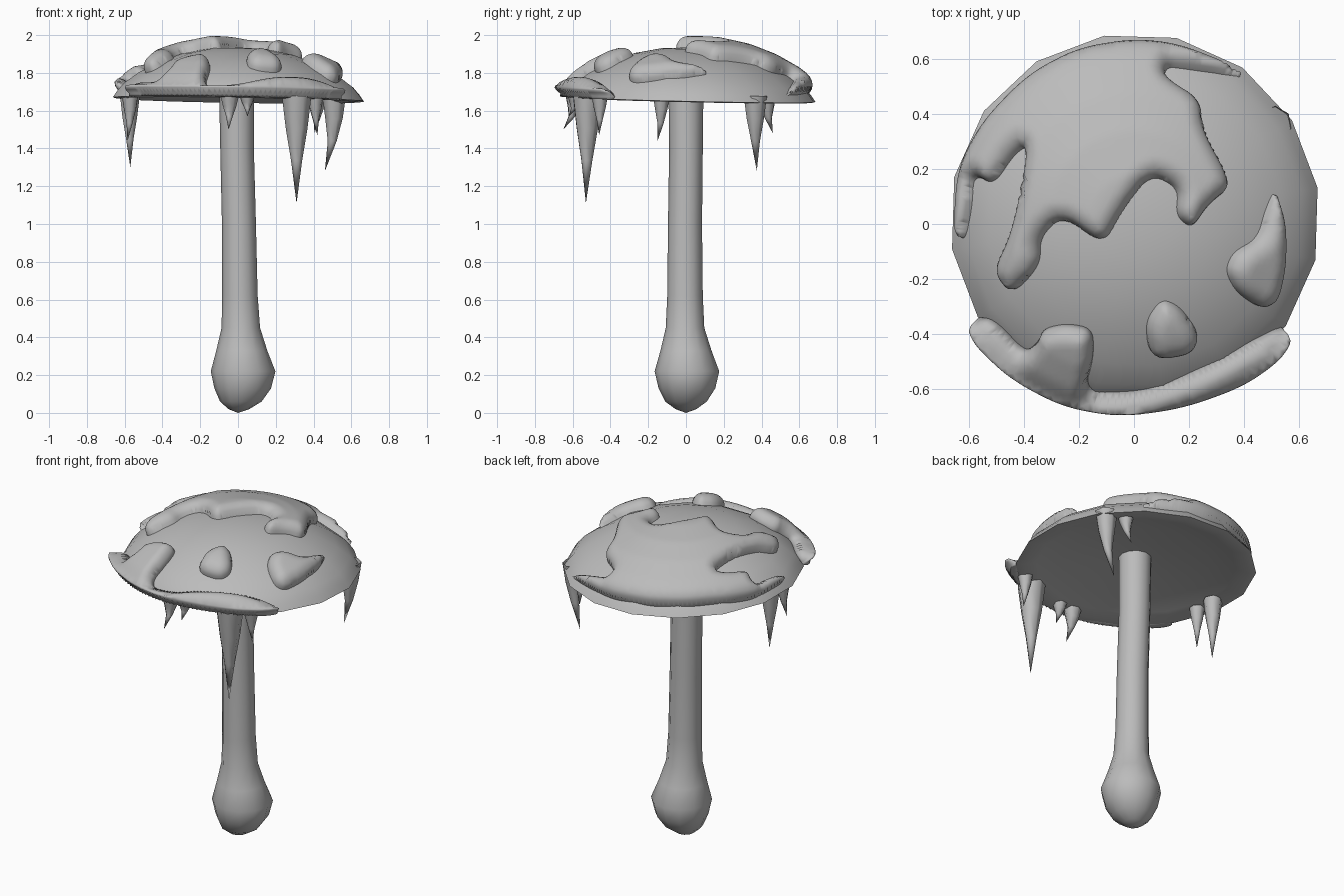
import bpy, bmesh, math
from mathutils import Vector
from mathutils.geometry import delaunay_2d_cdt

if "Cube" in bpy.data.objects:
    bpy.data.objects.remove(bpy.data.objects["Cube"])

grey = bpy.data.materials.new("plain_grey")
grey.diffuse_color = (0.5, 0.5, 0.5, 1)
grey.use_nodes = True
grey.node_tree.nodes["Principled BSDF"].inputs["Base Color"].default_value = grey.diffuse_color

CX, CY = 0.003, 0.02  # cap centre
DOME = [(0, 1.935), (.15, 1.928), (.3, 1.898), (.43, 1.85), (.54, 1.79), (.615, 1.735), (.65, 1.695), (.674, 1.66)]


def add_object(name, bm, angle=180):
    bmesh.ops.recalc_face_normals(bm, faces=bm.faces)
    mesh = bpy.data.meshes.new(name)
    bm.to_mesh(mesh)
    bm.free()
    mesh.materials.append(grey)
    ob = bpy.data.objects.new(name, mesh)
    bpy.context.collection.objects.link(ob)
    bpy.ops.object.select_all(action='DESELECT')
    ob.select_set(True)
    bpy.context.view_layer.objects.active = ob
    bpy.ops.object.shade_smooth_by_angle(angle=math.radians(angle))
    return ob


def loft(name, rings, sides, turn=0, angle=180):
    """Skin circular rings (x, y, z, radius); radius 0 makes a point."""
    bm = bmesh.new()
    loops = []
    for x, y, z, r in rings:
        n = 1 if r == 0 else sides
        loops.append([bm.verts.new((x + r * math.cos(turn + math.tau * i / sides),
                                    y + r * math.sin(turn + math.tau * i / sides), z))
                      for i in range(n)])
    for a, b in zip(loops, loops[1:]):
        for i in range(sides):
            j = (i + 1) % sides
            quad = [a[i % len(a)], a[j % len(a)], b[j % len(b)], b[i % len(b)]]
            bm.faces.new(list(dict.fromkeys(quad)))
    return add_object(name, bm, angle)


def tilt(x, y):
    return -0.016 * x - 0.022 * y


def dome(x, y, floor=0.0):
    r = math.hypot(x - CX, y - CY)
    for (r0, z0), (r1, z1) in zip(DOME, DOME[1:]):
        if r <= r1:
            break
    return max(z0 + (z1 - z0) * (r - r0) / (r1 - r0), floor) + tilt(x, y)


def dome_normal(x, y, e=.06):
    return Vector((dome(x - e, y) - dome(x + e, y), dome(x, y - e) - dome(x, y + e), 2 * e)).normalized()


def patch(name, outline, thick, width=.065, step=.018, closed=False):
    """Rounded puffy patch lying on the dome, from a plan outline."""
    pts = [Vector(p) for p in outline]
    for _ in range(3):  # corner cutting
        pts = [q for a, b in zip(pts, pts[1:] + pts[:1]) for q in (a * .78 + b * .22, a * .22 + b * .78)]
    n = len(pts)
    segs = list(zip(pts, pts[1:] + pts[:1]))

    def dist(p):
        best = 9
        for a, b in segs:
            ab, ap = b - a, p - a
            t = max(0, min(1, ap.dot(ab) / max(ab.length_squared, 1e-9)))
            best = min(best, (ap - ab * t).length_squared)
        return math.sqrt(best)

    # Rings that follow the outline, then an even grid inside
    turn = math.copysign(1, sum(a.x * b.y - b.x * a.y for a, b in segs))
    inner = []
    for off in (.005, .014, .027):
        last = None
        for a, b in segs:
            d = (b - a).normalized()
            p = (a + b) / 2 + Vector((-d.y, d.x)) * off * turn
            if dist(p) > off * .97 and (last is None or (p - last).length > .006):
                inner.append(p)
                last = p
    for i in range(int(1.4 / step)):
        for j in range(int(1.4 / step)):
            p = Vector((-.7 + (i + .5 * (j % 2)) * step, -.7 + j * step))
            if dist(p) > .036:
                inner.append(p)
    verts, _, faces, *_ = delaunay_2d_cdt(pts + inner, [(i, (i + 1) % n) for i in range(n)],
                                          [list(range(n))], 1, 1e-5)
    bm = bmesh.new()
    top, low = [], []
    for p in verts:
        d = dist(p)
        k = min(d / width, 1)
        h = thick * math.sqrt(max(0, 1 - (1 - k) ** 2)) - .01
        base = Vector((p.x, p.y, dome(p.x, p.y, 1.68)))
        top.append(bm.verts.new(base + dome_normal(p.x, p.y) * h))
        if closed:
            low.append(top[-1] if d < 1e-4 else bm.verts.new(base - Vector((0, 0, .02))))
    for f in faces:
        bm.faces.new([top[i] for i in f])
        if closed and any(low[i] is not top[i] for i in f):
            bm.faces.new([low[i] for i in reversed(f)])
    bmesh.ops.delete(bm, geom=[v for v in bm.verts if not v.link_faces], context='VERTS')
    ob = add_object(name, bm)
    if not closed and sum(p.normal.z for p in ob.data.polygons) < 0:
        ob.data.flip_normals()


# Stem with a swollen foot
loft("stem", [(0, 0, .0, 0), (.005, 0, .02, .055), (.015, 0, .06, .11), (.025, .005, .13, .15),
              (.027, .005, .22, .171), (.02, 0, .33, .135), (.015, -.005, .45, .102),
              (.01, -.005, .62, .094), (.005, -.005, 1.0, .09), (-.005, 0, 1.4, .089),
              (-.008, 0, 1.76, .093)], 12)

# Cap: dome and hollow underside
cap = loft("cap", [(CX, CY, z, r) for r, z in DOME] +
           [(CX, CY, 1.655, .63), (CX, CY, 1.675, .56), (CX, CY, 1.70, .42), (CX, CY, 1.73, .2),
            (CX, CY, 1.74, 0)], 16, math.pi / 16 - .03, 60)
for v in cap.data.vertices:
    v.co.z += tilt(v.co.x, v.co.y)

# Puffy patches on the cap
patch("back_patch", [(.42, .525), (.31, .55), (.2, .565), (.12, .57), (.11, .53), (.24, .45), (.25, .34),
                     (.36, .14), (.27, .07), (.21, -.02), (.15, .03), (.16, .13), (.06, .18), (-.04, .05),
                     (-.11, -.08), (-.26, .03), (-.34, -.05), (-.34, -.15), (-.44, -.26), (-.51, -.17),
                     (-.44, -.02), (-.38, .29), (-.44, .25), (-.51, .14), (-.58, .18), (-.595, .05),
                     (-.62, -.07), (-.645, -.02), (-.63, .2), (-.54, .37), (-.38, .535), (-.2, .63),
                     (0, .662), (.15, .645), (.3, .59)], .075)
patch("right_patch", [(.51, .13), (.55, .0), (.55, -.15), (.52, -.28), (.46, -.31), (.37, -.25), (.33, -.17),
                      (.36, -.1), (.45, -.05), (.48, .06)], .07)
patch("small_patch", [(.1, -.27), (.04, -.35), (.05, -.46), (.1, -.49), (.21, -.47), (.24, -.4),
                      (.17, -.3)], .07)
patch("front_patch", [(-.58, -.345), (-.52, -.34), (-.4, -.47), (-.35, -.43), (-.33, -.38), (-.25, -.36),
                      (-.15, -.38), (-.145, -.48), (-.18, -.61), (0, -.62), (.15, -.57), (.3, -.5),
                      (.45, -.42), (.54, -.37), (.56, -.41), (.51, -.485), (.38, -.575), (.17, -.65),
                      (-.05, -.68), (-.25, -.645), (-.43, -.55), (-.55, -.44), (-.585, -.38)],
      .08, .05, closed=True)

# Icicles under the rim: base x, y, tip x, y, z, base radius
ICICLES = [(-.575, 0, -.57, 0, 1.30, .055), (-.57, -.13, -.585, -.15, 1.44, .045),
           (-.045, -.59, -.05, -.65, 1.50, .05), (.05, -.585, .05, -.62, 1.57, .042),
           (.31, -.525, .31, -.53, 1.11, .08), (.41, -.455, .42, -.46, 1.47, .045),
           (.51, .365, .46, .375, 1.28, .064), (.42, .43, .405, .46, 1.48, .05)]
for k, (bx, by, tx, ty, tz, r) in enumerate(ICICLES):
    rings = [(bx + (tx - bx) * t ** 3, by + (ty - by) * t ** 3, 1.678 + (tz - 1.678) * t, r * s)
             for t, s in ((0, 1), (.3, .74), (.6, .38), (1, 0))]
    loft(f"icicle_{k + 1}", rings, 7, .4 * k)
